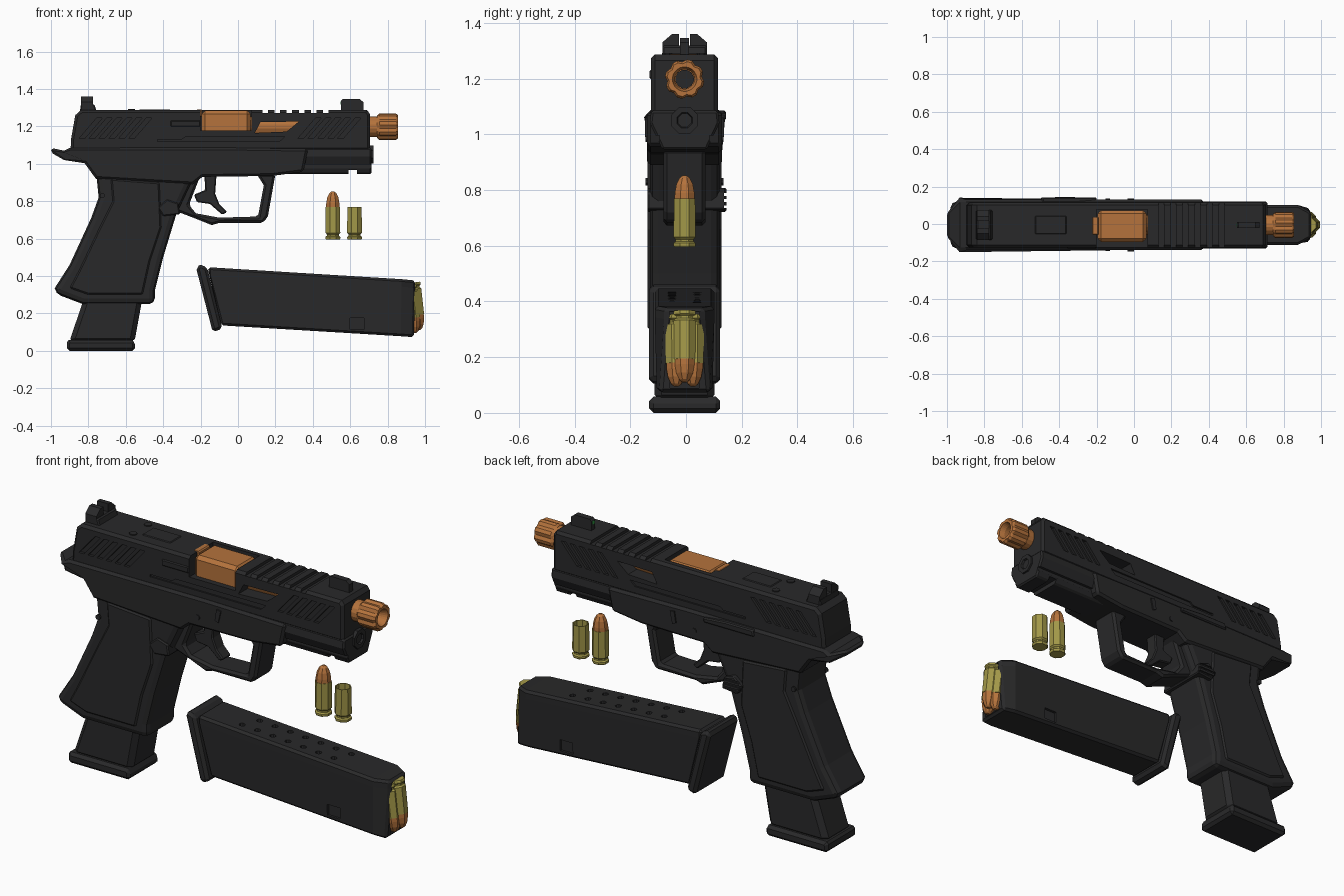
import bpy, bmesh
from math import sin, cos, pi, radians
from mathutils import Matrix, Vector

if "Cube" in bpy.data.objects:
    bpy.data.objects.remove(bpy.data.objects["Cube"])


def material(name, rgb):
    m = bpy.data.materials.new(name)
    m.diffuse_color = (*rgb, 1)
    m.use_nodes = True
    m.node_tree.nodes["Principled BSDF"].inputs["Base Color"].default_value = m.diffuse_color
    return m


BLACK = material("black", (0.022, 0.022, 0.023))
COPPER = material("copper", (0.46, 0.17, 0.045))
BRASS = material("brass", (0.36, 0.31, 0.065))
GREEN = material("green", (0.05, 0.6, 0.1))


def finish(name, bm, mat, bevel=0, segs=1):
    bmesh.ops.remove_doubles(bm, verts=bm.verts, dist=1e-5)
    bmesh.ops.recalc_face_normals(bm, faces=bm.faces)
    me = bpy.data.meshes.new(name)
    bm.to_mesh(me)
    bm.free()
    me.materials.append(mat)
    ob = bpy.data.objects.new(name, me)
    bpy.context.collection.objects.link(ob)
    if bevel:
        b = ob.modifiers.new("Bevel", "BEVEL")
        b.width, b.segments, b.limit_method, b.angle_limit = bevel, segs, "ANGLE", radians(55)
    return ob


def loft(name, rings, mat=BLACK, bevel=0, segs=1):
    bm = bmesh.new()
    vs = [[bm.verts.new(p) for p in r] for r in rings]
    n = len(vs[0])
    for a, b in zip(vs, vs[1:]):
        for i in range(n):
            bm.faces.new((a[i], a[(i + 1) % n], b[(i + 1) % n], b[i]))
    bm.faces.new(vs[0])
    bm.faces.new(vs[-1])
    return finish(name, bm, mat, bevel, segs)


def prism(name, pts, y0, y1, mat=BLACK, bevel=0, segs=1):
    """Side profile (x, z) extruded from y0 to y1."""
    return loft(name, [[(x, y, z) for x, z in pts] for y in (y0, y1)], mat, bevel, segs)


def box(name, x0, x1, y0, y1, z0, z1, mat=BLACK, bevel=0):
    return prism(name, [(x0, z0), (x1, z0), (x1, z1), (x0, z1)], y0, y1, mat, bevel)


def lathe(name, prof, pos, rot=None, mat=BLACK, segs=8, flute=1.0):
    """(radius, height) profile turned about z, then rotated and placed."""
    bm = bmesh.new()
    M = Matrix.Translation(pos) @ (rot or Matrix())
    rings = []
    for r, h in prof:
        ring = []
        for i in range(segs):
            a = 2 * pi * (i + 0.5) / segs
            k = r * (flute if i % 3 == 0 and r > 0.06 else 1)
            ring.append(bm.verts.new(M @ Vector((k * cos(a), k * sin(a), h))))
        rings.append(ring)
    for a, b in zip(rings, rings[1:]):
        for i in range(segs):
            bm.faces.new((a[i], a[(i + 1) % segs], b[(i + 1) % segs], b[i]))
    if prof[0] != prof[-1]:
        bm.faces.new(rings[0])
        bm.faces.new(rings[-1])
    return finish(name, bm, mat)


def cut(target, cutters):
    for c in cutters:
        m = target.modifiers.new("Cut", "BOOLEAN")
        m.operation, m.object, m.solver = "DIFFERENCE", c, "EXACT"
        c.hide_render = True
        c.hide_set(True)


ALONG_X = Matrix.Rotation(pi / 2, 4, "Y")

# Slide
slide = prism("slide", [(-.895, 1.07), (-.893, 1.13), (-.87, 1.26), (-.84, 1.287), (.69, 1.287),
                        (.706, 1.265), (.706, 1.07)], -.12, .12, bevel=.014)
cuts = [box("port_cutter", -.2, .072, -.2, .082, 1.178, 1.4),
        prism("window_cutter", [(.09, 1.165), (.26, 1.172), (.325, 1.226), (.12, 1.222)], -.2, .2)]
for s in (-1, 1):
    for x, n in ((-.85, 6), (.32, 5)):
        for i in range(n):
            u = x + i * .053
            cuts.append(prism("serration_cutter", [(u, 1.135), (u + .03, 1.135), (u + .125, 1.245),
                                                   (u + .095, 1.245)], s * .106, s * .2))
    cuts.append(prism("side_groove_cutter", [(-.43, 1.118), (.22, 1.118), (.25, 1.145), (-.28, 1.145),
                                             (-.3, 1.13), (-.43, 1.13)], s * .111, s * .2))
for i in range(6):
    cuts.append(box("rib_cutter", .13 + i * .065, .16 + i * .065, -.2, .2, 1.272, 1.4))
cut(slide, cuts)
box("optic_plate", -.53, -.36, -.05, .05, 1.28, 1.291, bevel=.008)
for y in (-.062, .062):
    lathe("plate_screw", [(.02, 0), (.02, .008)], (-.57, y, 1.284))
box("extractor", -.36, -.2, -.126, -.1, 1.198, 1.232, bevel=.005)

# Sights
prism("rear_sight_base", [(-.845, 1.28), (-.84, 1.318), (-.768, 1.318), (-.755, 1.28)], -.08, .08, bevel=.006)
for s in (-1, 1):
    loft("rear_sight_post", [[(x, s * .02, 1.31), (x, s * .08, 1.31), (x, s * .08, 1.33),
                              (x, s * .045, 1.36), (x, s * .02, 1.36)] for x in (-.84, -.775)])
prism("front_sight", [(.55, 1.28), (.55, 1.335), (.56, 1.346), (.65, 1.346), (.67, 1.33), (.67, 1.28)],
      -.016, .016)
box("sight_dot", .547, .552, -.008, .008, 1.318, 1.334, GREEN)

# Barrel
box("barrel_chamber", -.195, .067, -.09, .078, 1.14, 1.284, COPPER, .018)
box("chamber_tab", -.225, -.19, -.055, .045, 1.25, 1.289, COPPER, .006)
lathe("barrel", [(.055, 0), (.055, .72)], (.03, 0, 1.198), ALONG_X, COPPER, 16)
lathe("thread_protector", [(.06, 0), (.071, .012), (.071, .1), (.063, .112), (.044, .112), (.035, .085),
                           (.035, .03), (.06, 0)], (.744, 0, 1.198), ALONG_X, COPPER, 24, .88)
lathe("bore", [(.034, 0), (.034, .01), (.014, .01), (.014, .005)], (.775, 0, 1.198), ALONG_X, BLACK, 12)
lathe("guide_rod", [(.052, 0), (.052, .03), (.03, .03), (.026, .02)], (.694, 0, 1.05), ALONG_X)

# Frame with tapered tang
frame = prism("frame", [(-1, 1.085), (-1, 1.06), (-.93, 1.02), (-.82, 1.003), (-.76, .92), (-.24, .89),
                        (-.19, .93), (.18, .935), (.35, .957), (.375, 1.08), (-.1, 1.087), (-.9, 1.085),
                        (-.93, 1.07)], -.135, .135, bevel=.022)
for v in frame.data.vertices:
    if v.co.x < -.96:
        v.co.y *= .48
dust = loft("dust_cover", [[(x, -.12, 1.085), (x, -.125, 1.04), (x, -.08, .945), (x, .08, .945),
                            (x, .125, 1.04), (x, .12, 1.085)] for x in (.2, .714)], bevel=.008)
cut(dust, [box("rail_slot_cutter", .59, .635, -.2, .2, .9, .968)]
    + [box("rail_groove_cutter", .35, .75, s * .09, s * .2, .975, .995) for s in (-1, 1)])

# Grip
grip = [(-.83, 1.02), (-.755, .92), (-.745, .82), (-.785, .71), (-.9, .46), (-.98, .335), (-.975, .305),
        (-.83, .25), (-.445, .25), (-.445, .32), (-.4, .5), (-.33, .73), (-.24, .92), (-.24, 1.02)]
prism("grip", grip, -.125, .125, bevel=.042, segs=2)
panel = [(-.68, .92), (-.67, .8), (-.74, .66), (-.85, .43), (-.9, .335), (-.8, .3), (-.51, .3), (-.47, .48),
         (-.41, .66), (-.42, .9)]
prism("grip_panels", panel, -.133, .133, bevel=.008)

# Trigger guard and trigger
prism("trigger_guard", [(-.34, .75), (-.23, .708), (-.14, .672), (-.1, .684), (.135, .684), (.16, .72),
                        (.2, .945), (.1, .945), (.138, .885), (.107, .718), (-.1, .712), (-.225, .735),
                        (-.262, .78), (-.2, .94), (-.3, .94)], -.075, .075, bevel=.012)
prism("trigger", [(-.18, .94), (-.115, .94), (-.122, .84), (-.1, .785), (-.058, .742), (-.085, .728),
                  (-.15, .785), (-.22, .795), (-.235, .835), (-.175, .86)], -.035, .035, bevel=.006)

# Controls and pins
for s in (-1, 1):
    prism("takedown_lever", [(-.035, 1.0), (-.015, .99), (0, 1.055), (-.025, 1.06)], s * .1, s * .142)
    for x, z in ((-.14, .985), (-.725, .83)):
        lathe("frame_pin", [(.014, 0), (.014, .01)], (x, s * .13, z), Matrix.Rotation(-s * pi / 2, 4, "X"))
release = prism("magazine_release", [(-.43, .765), (-.38, .81), (-.32, .79), (-.31, .73), (-.4, .72)],
                -.134, .15, bevel=.006)
cut(release, [box("release_groove_cutter", -.5, -.3, .142, .2, .735 + i * .022, .745 + i * .022)
              for i in range(3)])
prism("slide_stop", [(-.5, 1.05), (-.2, 1.05), (-.2, 1.075), (-.33, 1.085), (-.49, 1.085)], .12, .148, bevel=.006)

# Fitted magazine below the grip
prism("fitted_magazine", [(-.8, .34), (-.83, .26), (-.905, .04), (-.555, .04), (-.515, .26), (-.5, .34)],
      -.108, .108, bevel=.025)
prism("fitted_magazine_pad", [(-.915, 0), (-.55, 0), (-.55, .048), (-.565, .058), (-.905, .058), (-.915, .045)],
      -.127, .127, bevel=.015)

# Spare magazine
stations = [(-.16, .447, .107, -.09, .136, .1), (.875, .383, .107, .87, .078, .1), (.947, .376, .068, .94, .073, .09)]
spare = loft("spare_magazine", [[(xt, -wt, zt), (xt, wt, zt), (xt, wt, zt - .04), (xb, wb, zb), (xb, -wb, zb),
                                 (xt, -wt, zt - .04)] for xt, zt, wt, xb, zb, wb in stations], bevel=.012)
holes = [box("mouth_cutter", .86, 1.1, -.052, .052, .09, .362)]
for s in (-1, 1):
    holes.append(box("catch_cutter", .6, .675, s * .088, s * .2, .115, .175))
    for i in range(7):
        x = .08 + i * .09 + s * .02
        holes.append(lathe("hole_cutter", [(.016, -.02), (.016, .05)], (x, s * .045, .44 - (x + .1) * .062)))
cut(spare, holes)
prism("spare_magazine_pad", [(-.225, .447), (-.2, .46), (-.165, .447), (-.083, .118), (-.135, .1)],
      -.127, .127, bevel=.015)


# Cartridges
def cartridge(pos, rot=None, bullet=True):
    prof = [(.04, 0), (.043, .006), (.043, .014), (.035, .02), (.035, .028), (.043, .036), (.041, .175)]
    if not bullet:
        prof += [(.036, .175), (.036, .03)]
    lathe("case", prof, pos, rot, BRASS)
    if bullet:
        lathe("bullet", [(.039, .17), (.038, .195), (.032, .225), (.02, .248), (.008, .257)], pos, rot, COPPER)


cartridge((.507, 0, .595))
cartridge((.623, 0, .595), bullet=False)
DOWN = Matrix.Rotation(radians(173), 4, "Y")
cartridge((.936, 0, .365), DOWN)
for y in (-.03, .03):
    cartridge((.915, y, .35), DOWN)

# Centre across y
for ob in bpy.context.scene.objects:
    ob.location.y -= .005
